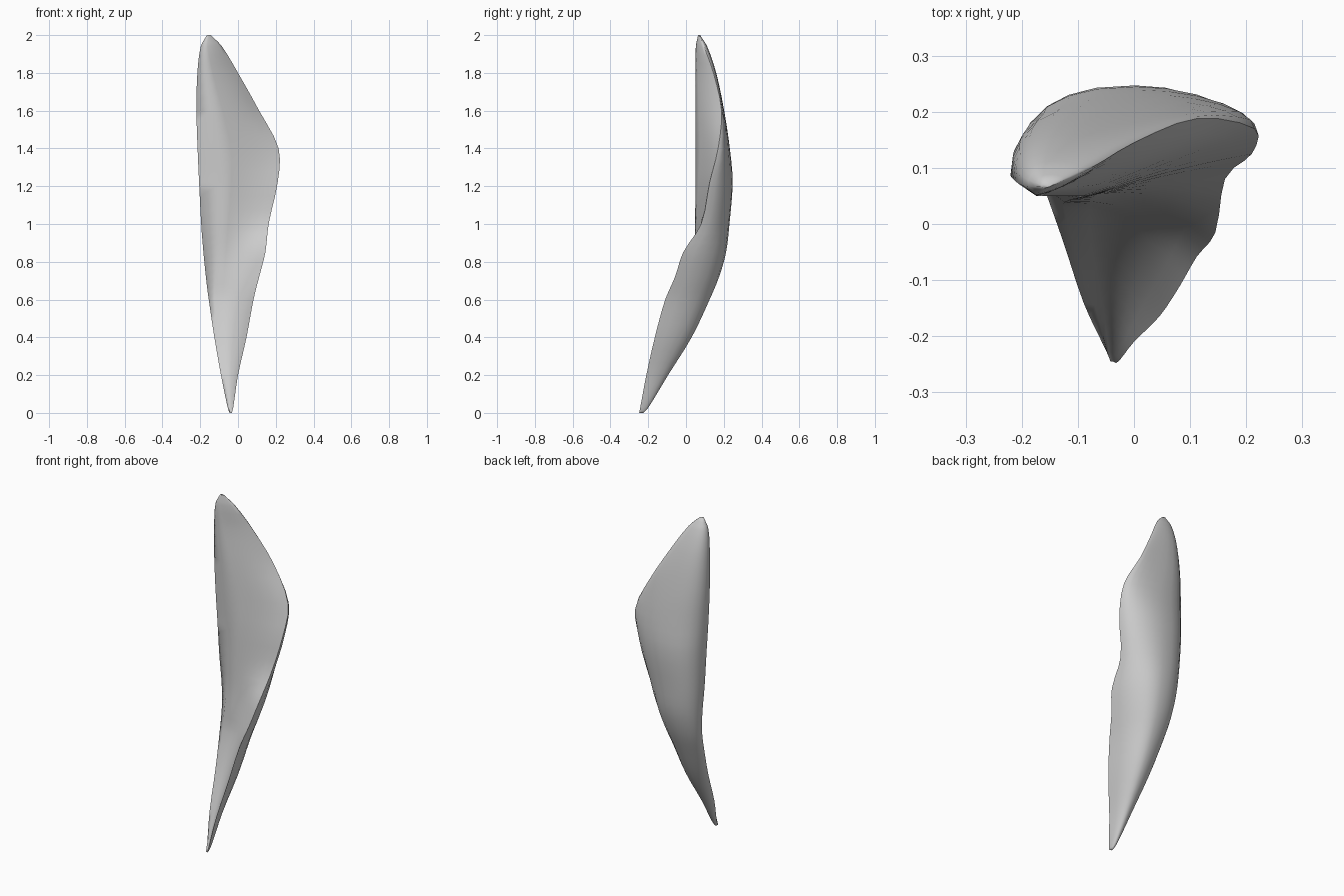
import bpy, bmesh
from math import sin, cos, pi

if "Cube" in bpy.data.objects:
    bpy.data.objects.remove(bpy.data.objects["Cube"])

# Cross-sections of the shard, bottom to top:
# z, left edge xy, front ridge xy, front middle xy, right edge xy, rearmost y
SECTIONS = [
    (0.00, -.045, -.235, -.042, -.245, -.038, -.245, -.032, -.248, -.225),
    (0.03, -.055, -.215, -.048, -.228, -.038, -.230, -.025, -.242, -.198),
    (0.20, -.090, -.140, -.070, -.145, -.030, -.162, .000, -.210, -.095),
    (0.40, -.125, -.035, -.105, -.045, -.020, -.075, .045, -.165, .030),
    (0.60, -.155, .050, -.125, .030, .000, -.008, .082, -.110, .125),
    (0.72, -.170, .090, -.120, .040, .010, .020, .112, -.058, .175),
    (0.85, -.183, .105, -.105, .045, .020, .045, .145, -.015, .212),
    (1.00, -.195, .102, -.090, .048, .030, .070, .162, .080, .230),
    (1.22, -.206, .098, -.080, .050, .060, .092, .210, .125, .247),
    (1.40, -.214, .092, -.100, .050, .075, .115, .215, .170, .232),
    (1.60, -.220, .088, -.130, .050, .005, .110, .112, .188, .202),
    (1.80, -.215, .080, -.165, .050, -.075, .092, .000, .145, .160),
    (1.94, -.197, .068, -.175, .052, -.130, .066, -.085, .095, .112),
    (2.00, -.165, .066, -.160, .064, -.152, .066, -.143, .070, .075),
]


def interpolate(rows, steps):
    """Smooth cubic blend between neighbouring cross-sections."""
    out = []
    for i in range(len(rows) - 1):
        a, b = rows[i], rows[i + 1]
        p, n = rows[max(i - 1, 0)], rows[min(i + 2, len(rows) - 1)]
        h = b[0] - a[0]
        for s in range(steps):
            t = s / steps
            row = [a[0] + h * t]
            for k in range(1, len(a)):
                m0 = (b[k] - p[k]) / (b[0] - p[0]) * h
                m1 = (n[k] - a[k]) / (n[0] - a[0]) * h
                row.append((2*t**3 - 3*t*t + 1) * a[k] + (t**3 - 2*t*t + t) * m0
                           + (3*t*t - 2*t**3) * b[k] + (t**3 - t*t) * m1)
            out.append(row)
    return out + [list(rows[-1])]


def outline(row):
    """Closed loop: ridged front, then rounded back."""
    z, lx, ly, fx, fy, vx, vy, rx, ry, by = row
    pts = [(lx, ly), (fx, fy)]
    # front as a soft curve from the ridge to the right edge
    for i in range(1, 6):
        t = i / 6
        cx, cy = 2*vx - (fx + rx) / 2, 2*vy - (fy + ry) / 2
        pts.append(((1-t)**2*fx + 2*t*(1-t)*cx + t*t*rx,
                    (1-t)**2*fy + 2*t*(1-t)*cy + t*t*ry))
    pts.append((rx, ry))
    # back as two rounded quarters meeting at the crest, fuller on the upper left
    bx = (lx + rx) / 2
    full = 1 - .18 * min(max((z - .4) / .6, 0), 1)
    for i in range(1, 12):
        a = pi * i / 12
        ex, ey, e = (rx, ry, 1) if a < pi / 2 else (lx, ly, full)
        pts.append((bx + (ex - bx) * abs(cos(a)) ** e, ey + (by - ey) * sin(a) ** e))
    return [(x, y, z) for x, y in pts]


# Shard body: loft through the outlines
bm = bmesh.new()
rings = [[bm.verts.new(p) for p in outline(r)] for r in interpolate(SECTIONS, 3)]
for a, b in zip(rings, rings[1:]):
    n = len(a)
    for i in range(n):
        j = (i + 1) % n
        bm.faces.new((a[i], a[j], b[j], b[i]))
bm.faces.new(rings[0][::-1])
bm.faces.new(rings[-1])
bmesh.ops.recalc_face_normals(bm, faces=bm.faces)
mesh = bpy.data.meshes.new("stone_shard")
bm.to_mesh(mesh)
bm.free()
shard = bpy.data.objects.new("stone_shard", mesh)
bpy.context.collection.objects.link(shard)
bpy.context.view_layer.objects.active = shard
shard.select_set(True)
bpy.ops.object.shade_smooth_by_angle(angle=1.3)
